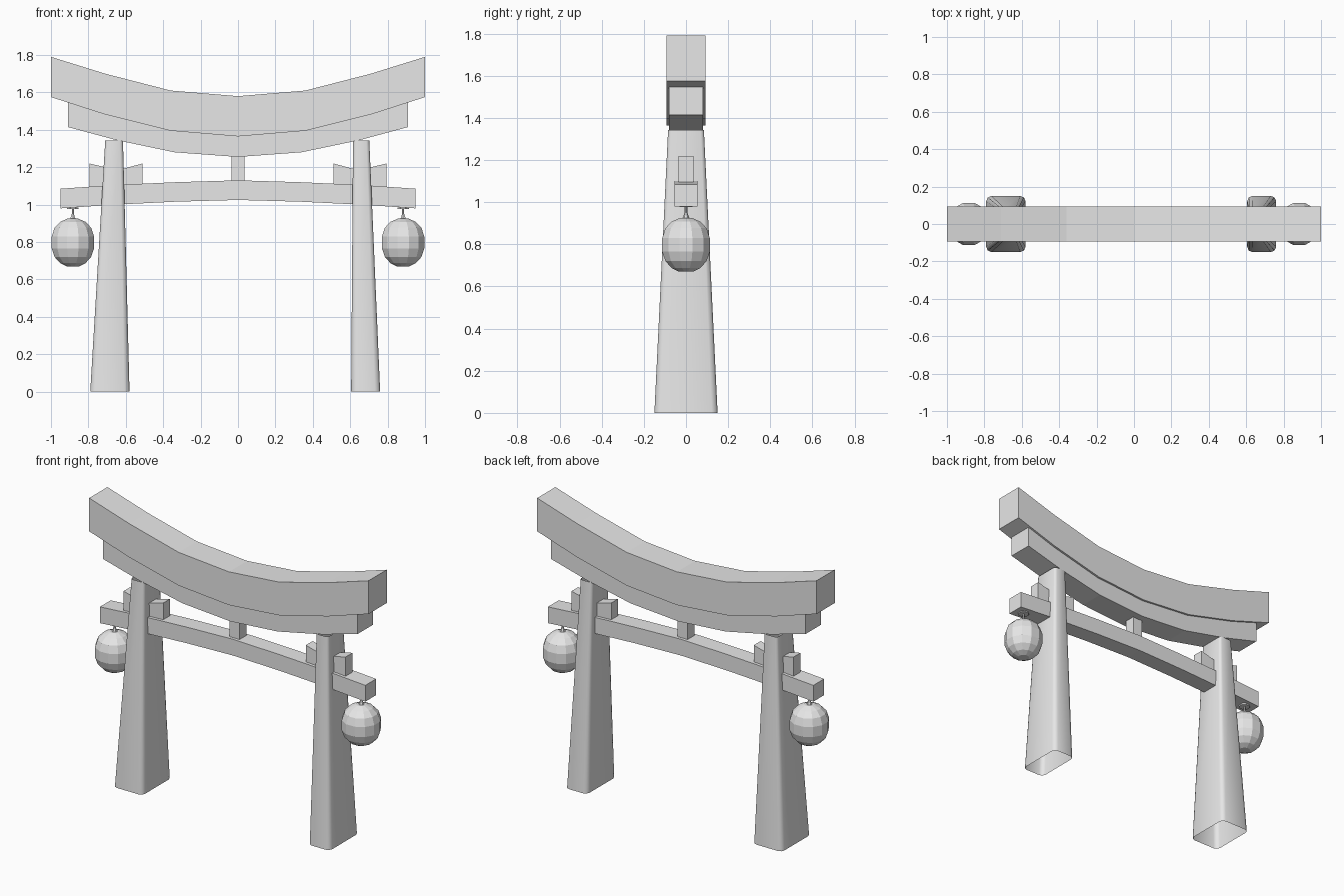
import bpy, bmesh
from math import cos, sin, pi

cube = bpy.data.objects.get("Cube")
if cube:
    bpy.data.objects.remove(cube, do_unlink=True)

# One plain grey for the whole gate
grey = bpy.data.materials.new("plain_grey")
grey.use_nodes = True
grey.diffuse_color = (0.8, 0.8, 0.8, 1)
grey.node_tree.nodes["Principled BSDF"].inputs["Base Color"].default_value = (0.8, 0.8, 0.8, 1)


def finish(name, bm, smooth=None):
    bmesh.ops.recalc_face_normals(bm, faces=bm.faces)
    mesh = bpy.data.meshes.new(name)
    bm.to_mesh(mesh)
    bm.free()
    mesh.materials.append(grey)
    obj = bpy.data.objects.new(name, mesh)
    bpy.context.collection.objects.link(obj)
    if smooth:
        bpy.ops.object.select_all(action='DESELECT')
        obj.select_set(True)
        bpy.context.view_layer.objects.active = obj
        bpy.ops.object.shade_smooth_by_angle(angle=smooth)
    return obj


def loft(name, rings, caps=True, smooth=None):
    """Skin a list of closed rings, with optional end caps."""
    bm = bmesh.new()
    loops = [[bm.verts.new(p) for p in ring] for ring in rings]
    n = len(rings[0])
    for a, b in zip(loops, loops[1:]):
        for i in range(n):
            j = (i + 1) % n
            bm.faces.new((a[i], a[j], b[j], b[i]))
    if caps:
        bm.faces.new(loops[0])
        bm.faces.new(loops[-1])
    return finish(name, bm, smooth)


def beam(name, stations, depth):
    """Square beam through (x, bottom, top) stations."""
    return loft(name, [[(x, -depth, lo), (x, depth, lo), (x, depth, hi), (x, -depth, hi)]
                       for x, lo, hi in stations])


def mirrored(half):
    return [(-x, lo, hi) for x, lo, hi in reversed(half) if x > 0] + half


def turned(name, cx, profile, sides=12):
    """Faceted body of revolution from (radius, z) points."""
    angles = [(i + 0.5) * 2 * pi / sides for i in range(sides)]
    return loft(name, [[(cx + r * cos(a), r * sin(a), z) for a in angles] for r, z in profile])


def leg_ring(x0, x1, hy, z, c):
    """Rectangle with rounded corners."""
    cx, hx = (x0 + x1) / 2, (x1 - x0) / 2
    ring = []
    for k, (sx, sy) in enumerate(((1, 1), (-1, 1), (-1, -1), (1, -1))):
        for s in range(3):
            a = (k + s / 2) * pi / 2
            ring.append((cx + sx * (hx - c) + c * cos(a), sy * (hy - c) + c * sin(a), z))
    return ring


# Curved beams
beam("top_beam", mirrored([(0, 1.365, 1.58), (0.36, 1.395, 1.61),
                           (0.71, 1.482, 1.70), (1, 1.575, 1.79)]), 0.093)
beam("under_beam", mirrored([(0, 1.255, 1.367), (0.34, 1.28, 1.395),
                             (0.65, 1.345, 1.468), (0.91, 1.415, 1.546)]), 0.08)
beam("tie_beam", mirrored([(0, 1.025, 1.13), (0.33, 1.016, 1.12),
                           (0.66, 1, 1.105), (0.95, 0.98, 1.085)]), 0.055)
beam("centre_strut", [(-0.035, 1.12, 1.26), (0.035, 1.12, 1.26)], 0.035)

# Tapered legs, open underneath
for side, foot, head in (("right", (-0.79, -0.58), (-0.71, -0.615)),
                         ("left", (0.605, 0.76), (0.615, 0.702))):
    loft(side + "_leg", [leg_ring(*foot, 0.15, 0, 0.028),
                         leg_ring(*head, 0.085, 1.342, 0.016)], caps=False, smooth=0.85)

for side, s in (("right", -1), ("left", 1)):
    # Wedges on the tie beam
    beam(side + "_inner_wedge", [(s * 0.51, 1.10, 1.22), (s * 0.64, 1.09, 1.185)], 0.035)
    beam(side + "_outer_wedge", [(s * 0.68, 1.09, 1.193), (s * 0.795, 1.08, 1.22)], 0.035)

    # Hanging lantern with its hook
    x = s * 0.883
    turned(side + "_lantern", x, [(0.035, 0.67), (0.07, 0.687), (0.101, 0.72), (0.117, 0.765),
                                  (0.117, 0.83), (0.101, 0.877), (0.07, 0.908), (0.03, 0.925)])
    turned(side + "_hook", x, [(0.018, 0.922), (0.006, 0.952), (0.006, 0.978)], 6)
    turned(side + "_hook_plate", x, [(0.034, 0.977), (0.034, 0.986)], 8)
